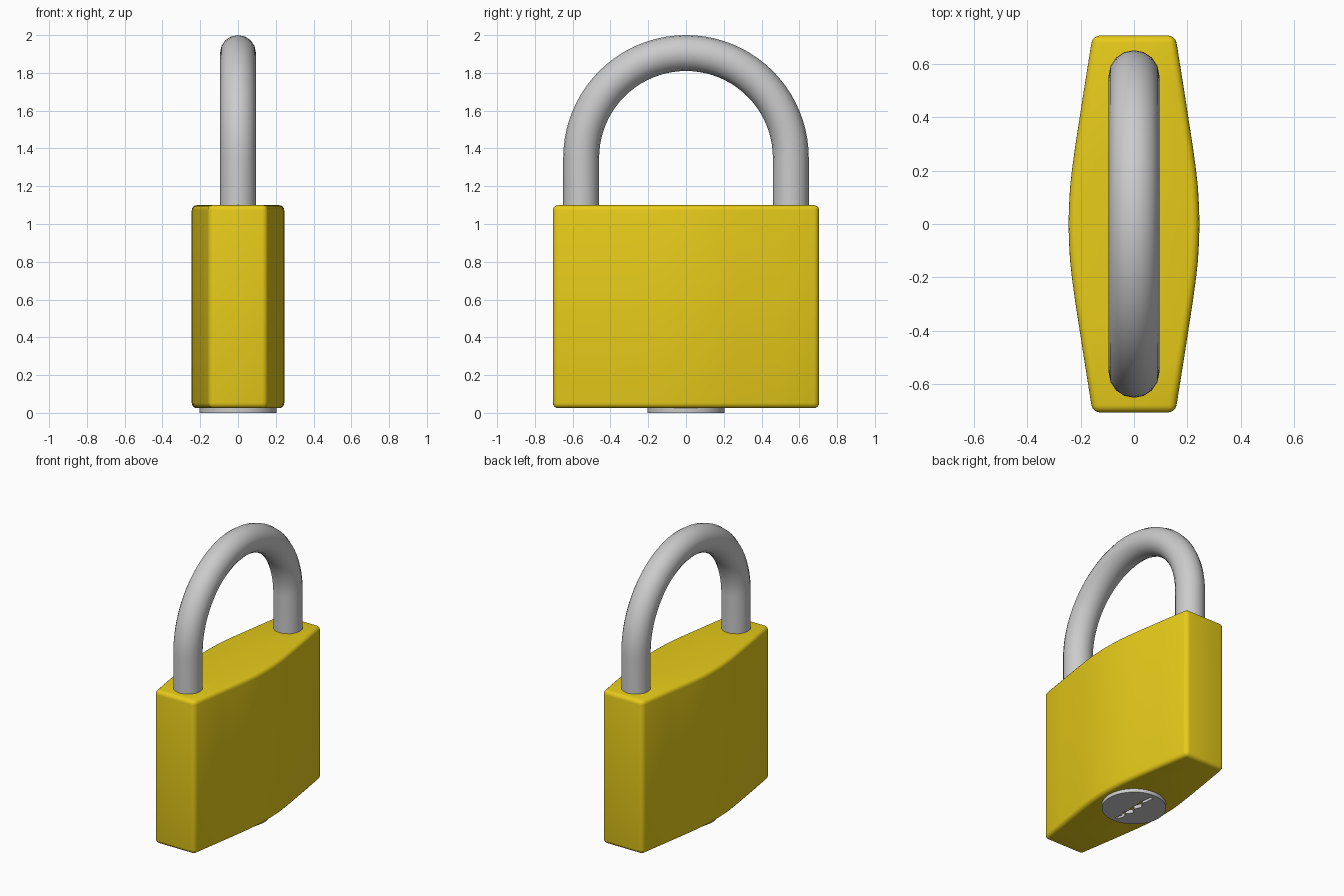
import bpy, bmesh, math

if "Cube" in bpy.data.objects:
    bpy.data.objects.remove(bpy.data.objects["Cube"])


def prism(name, outline, z0, z1):
    """Extrude an xy outline between two heights."""
    bm = bmesh.new()
    base = bm.faces.new([bm.verts.new((x, y, z0)) for x, y in outline])
    top = bmesh.ops.extrude_face_region(bm, geom=[base])["geom"]
    verts = [v for v in top if isinstance(v, bmesh.types.BMVert)]
    bmesh.ops.translate(bm, verts=verts, vec=(0, 0, z1 - z0))
    bmesh.ops.recalc_face_normals(bm, faces=bm.faces)
    mesh = bpy.data.meshes.new(name)
    bm.to_mesh(mesh)
    bm.free()
    obj = bpy.data.objects.new(name, mesh)
    bpy.context.collection.objects.link(obj)
    return obj


def activate(obj):
    bpy.ops.object.select_all(action='DESELECT')
    obj.select_set(True)
    bpy.context.view_layer.objects.active = obj


def smooth(obj, degrees=30):
    activate(obj)
    bpy.ops.object.shade_smooth_by_angle(angle=math.radians(degrees))


# Brass body: bulging sides, flat ends, softened edges
quarter = [(0.245, 0), (0.243, 0.07), (0.239, 0.14), (0.231, 0.21), (0.220, 0.29),
           (0.206, 0.38), (0.189, 0.49), (0.155, 0.705)]
side = [(x, -y) for x, y in reversed(quarter[1:])] + quarter
body = prism("body", side + [(-x, -y) for x, y in side], 0.025, 1.10)
bevel = body.modifiers.new("soft_edges", 'BEVEL')
bevel.width = 0.028
bevel.segments = 4
bevel.limit_method = 'ANGLE'
bevel.angle_limit = math.radians(40)
activate(body)
bpy.ops.object.modifier_apply(modifier=bevel.name)
smooth(body, 40)
brass = bpy.data.materials.new("brass")
brass.diffuse_color = (0.80, 0.60, 0.01, 1)
brass.use_nodes = True
brass.node_tree.nodes["Principled BSDF"].inputs["Base Color"].default_value = brass.diffuse_color
body.data.materials.append(brass)

# Shackle: round bar bent in a half circle over two straight legs
R, BAR, SPRING = 0.555, 0.095, 1.35
arc = [(R * math.cos(math.pi * i / 40), SPRING + R * math.sin(math.pi * i / 40))
       for i in range(41)]
path = [(R, 1.05)] + arc + [(-R, 1.05)]
curve = bpy.data.curves.new("shackle", 'CURVE')
curve.dimensions = '3D'
curve.bevel_depth = BAR
curve.bevel_resolution = 6
curve.use_fill_caps = True
spline = curve.splines.new('POLY')
spline.points.add(len(path) - 1)
for point, (y, z) in zip(spline.points, path):
    point.co = (0, y, z, 1)
shackle = bpy.data.objects.new("shackle", curve)
bpy.context.collection.objects.link(shackle)
activate(shackle)
bpy.ops.object.convert(target='MESH')
smooth(bpy.context.object)

# Lock cylinder under the body
circle = [(0.205 * math.cos(math.tau * i / 48), 0.205 * math.sin(math.tau * i / 48))
          for i in range(48)]
core = prism("lock_cylinder", circle, 0.0, 0.03)

# Keyway: wavy slot along y, cut through to the brass
left = [(-0.008, -0.17), (-0.022, -0.12), (-0.006, -0.09), (-0.034, -0.05),
        (-0.010, -0.01), (-0.028, 0.04), (-0.004, 0.08), (-0.016, 0.17)]
right = [(x + 0.022 + (0.018 if i in (3, 5) else 0), y) for i, (x, y) in enumerate(left)]
keyway = prism("keyway_cutter", left + right[::-1], -0.05, 0.08)
keyway.hide_render = True
cut = core.modifiers.new("keyway", 'BOOLEAN')
cut.operation = 'DIFFERENCE'
cut.solver = 'EXACT'
cut.object = keyway
activate(core)
bpy.ops.object.modifier_apply(modifier=cut.name)
bpy.data.objects.remove(keyway)
smooth(core)
